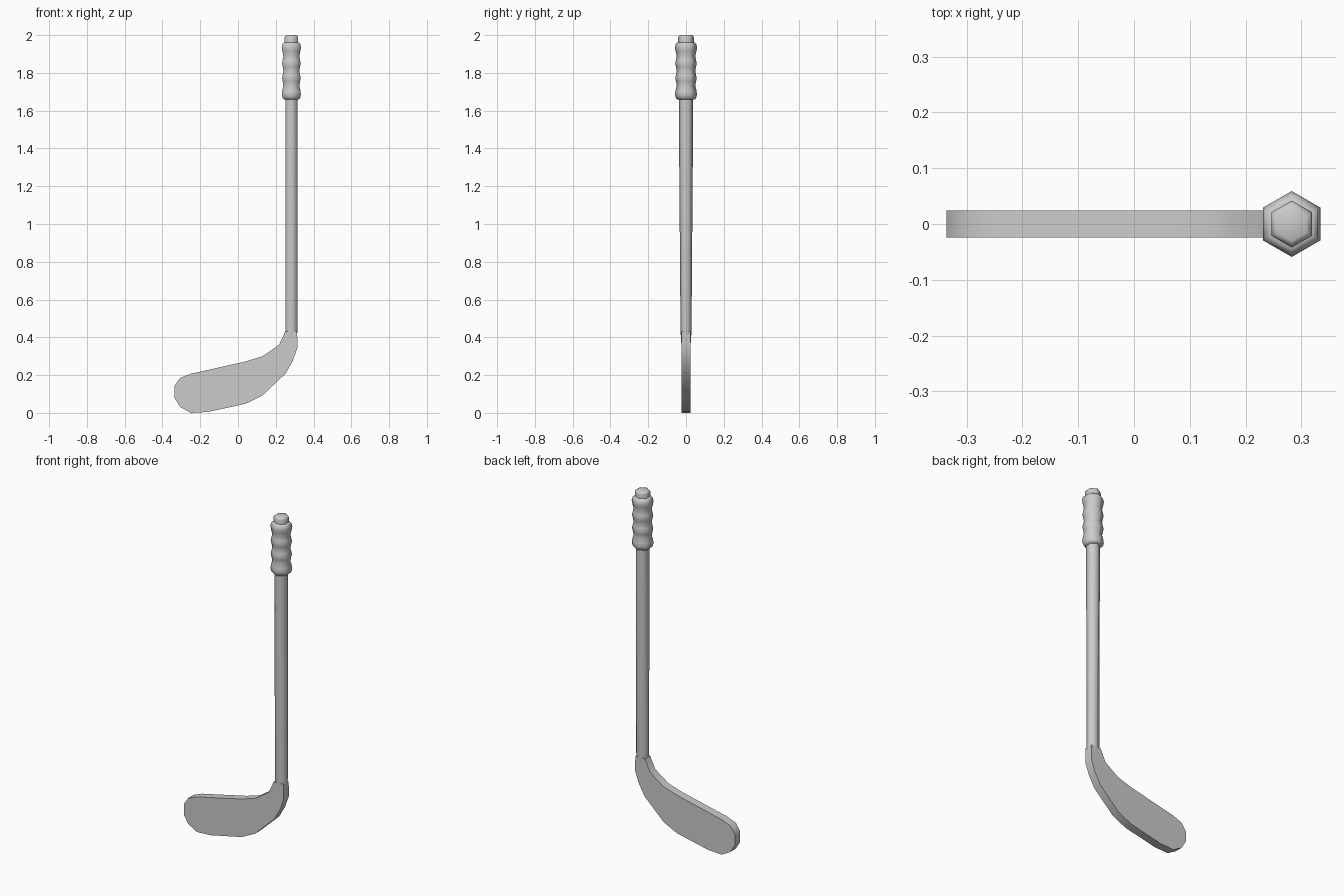
import bpy, bmesh, math

if "Cube" in bpy.data.objects:
    bpy.data.objects.remove(bpy.data.objects["Cube"])

CX = 0.2825          # shaft axis in x
HALF = 0.0245        # half thickness of the blade


def finish(name, bm, angle):
    bmesh.ops.recalc_face_normals(bm, faces=bm.faces[:])
    me = bpy.data.meshes.new(name)
    bm.to_mesh(me)
    bm.free()
    ob = bpy.data.objects.new(name, me)
    bpy.context.collection.objects.link(ob)
    bpy.ops.object.select_all(action='DESELECT')
    ob.select_set(True)
    bpy.context.view_layer.objects.active = ob
    bpy.ops.object.shade_smooth_by_angle(angle=math.radians(angle))
    return ob


def hex_loft(name, rows, angle):
    """Six-sided tube; each row is (z, x radius, y radius), points towards +-y."""
    bm = bmesh.new()
    rings = []
    for z, rx, ry in rows:
        ring = []
        for k in range(6):
            a = math.radians(90 + 60 * k)
            ring.append(bm.verts.new((CX + rx * math.cos(a), ry * math.sin(a), z)))
        rings.append(ring)
    for lo, hi in zip(rings, rings[1:]):
        for k in range(6):
            n = (k + 1) % 6
            bm.faces.new((lo[k], lo[n], hi[n], hi[k]))
    bm.faces.new(rings[0])
    bm.faces.new(rings[-1])
    return finish(name, bm, angle)


# Blade: side outline extruded through its thickness
outline = [
    (-0.336, 0.143), (-0.307, 0.185), (-0.25, 0.207), (0.04, 0.272),
    (0.13, 0.30), (0.217, 0.36), (0.250, 0.43), (0.313, 0.43),
    (0.315, 0.345), (0.29, 0.275), (0.252, 0.208), (0.127, 0.09),
    (0.04, 0.048), (-0.16, 0.005), (-0.25, 0.0), (-0.307, 0.032),
    (-0.336, 0.08),
]
bm = bmesh.new()
face = bm.faces.new([bm.verts.new((x, -HALF, z)) for x, z in outline])
ext = bmesh.ops.extrude_face_region(bm, geom=[face])
for v in ext["geom"]:
    if isinstance(v, bmesh.types.BMVert):
        v.co.y = HALF
finish("blade", bm, 40)

# Shaft: hexagon that thins towards the blade and fades into its faces
w = 0.0315 / math.cos(math.radians(30))
hex_loft("shaft", [
    (0.35, w * 0.9, 0.0235), (0.43, w, 0.029), (1.40, w, 0.0365), (1.68, w, 0.038),
], 65)

# Grip: ribbed hexagonal sleeve
grip = [
    (1.66, 0.046), (1.668, 0.054), (1.685, 0.058), (1.705, 0.056),
    (1.732, 0.049), (1.755, 0.053), (1.772, 0.057), (1.79, 0.053),
    (1.81, 0.049), (1.832, 0.053), (1.85, 0.057), (1.868, 0.053),
    (1.888, 0.049), (1.915, 0.055), (1.935, 0.059), (1.955, 0.054), (1.962, 0.045),
]
hex_loft("grip", [(z, r, r) for z, r in grip], 65)

# End cap
cap = [(1.95, 0.041), (1.985, 0.042), (1.996, 0.038), (2.0, 0.030)]
hex_loft("end_cap", [(z, r, r) for z, r in cap], 65)
